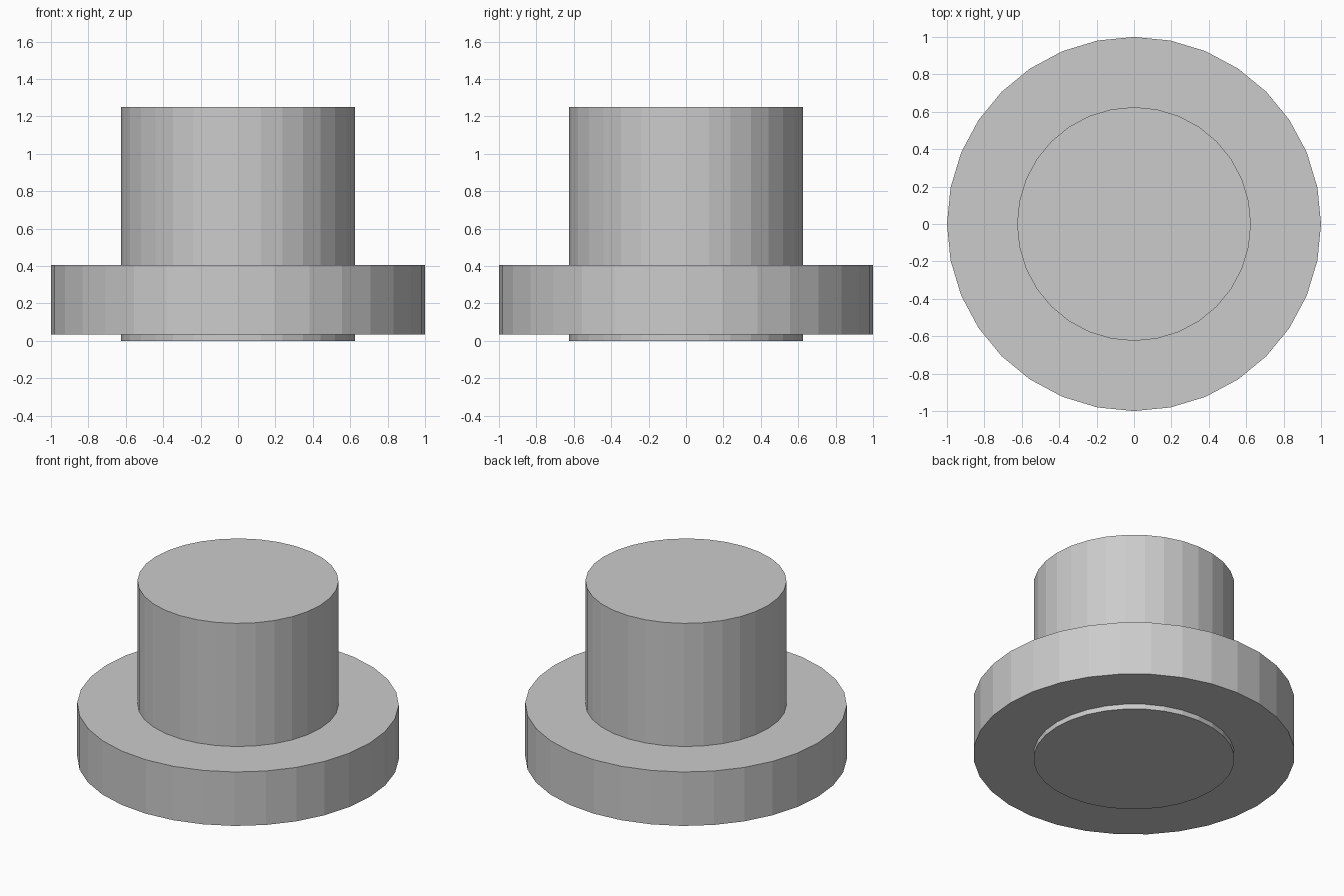
import bpy

if "Cube" in bpy.data.objects:
    bpy.data.objects.remove(bpy.data.objects["Cube"])


def cylinder(name, radius, z_bottom, z_top):
    """Flat-shaded 32-sided capped cylinder on the z axis."""
    bpy.ops.mesh.primitive_cylinder_add(
        vertices=32, radius=radius, depth=z_top - z_bottom,
        location=(0, 0, (z_bottom + z_top) / 2))
    obj = bpy.context.object
    obj.name = name
    return obj


# Central post, running the full height and poking out slightly underneath
cylinder("post", 0.625, 0.0, 1.25)

# Wide flange around the lower part of the post
cylinder("flange", 1.0, 0.035, 0.405)
